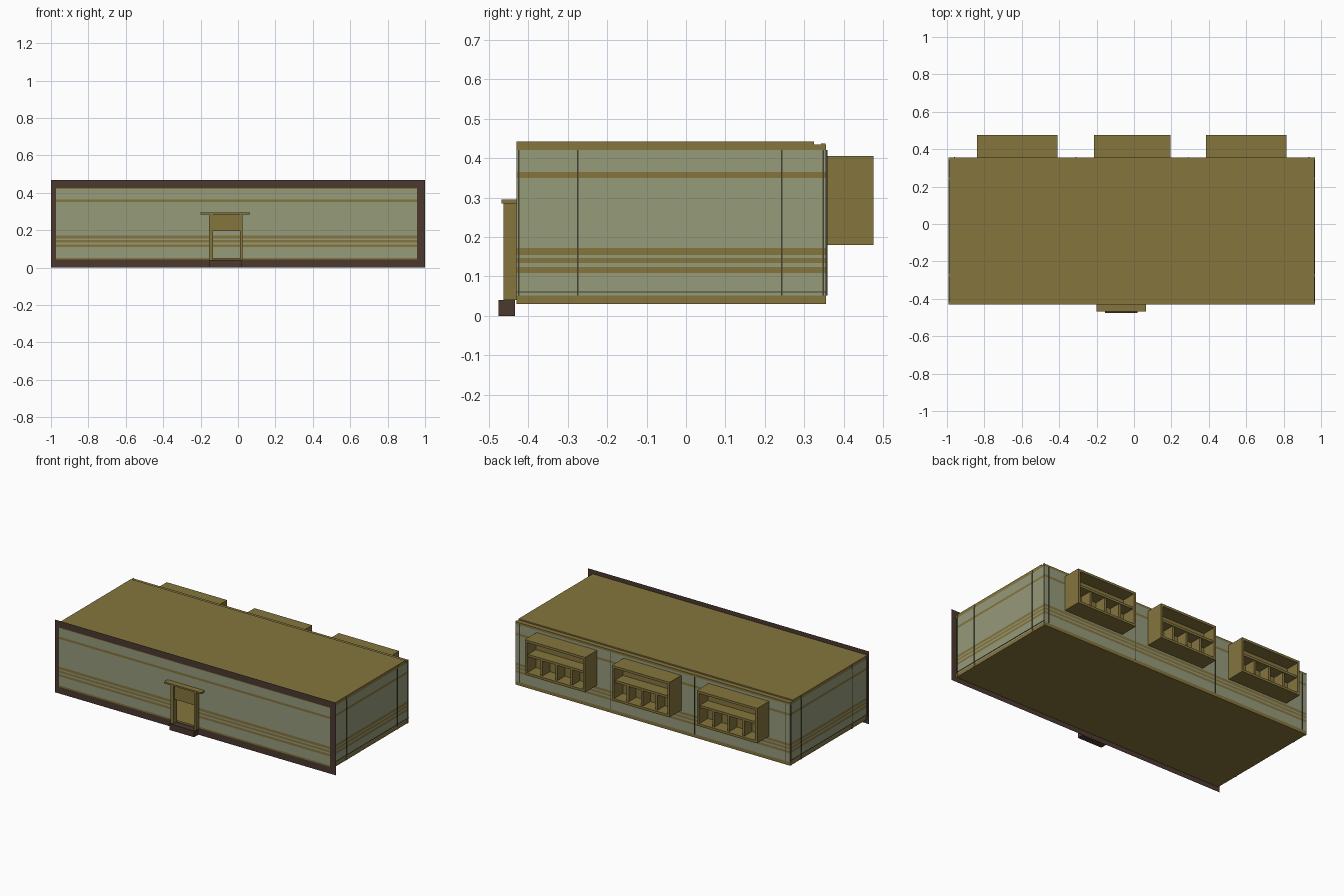
import bpy
import bmesh

cube = bpy.data.objects.get("Cube")
if cube:
    bpy.data.objects.remove(cube, do_unlink=True)


def material(name, rgb):
    m = bpy.data.materials.new(name)
    m.use_nodes = True
    m.diffuse_color = (*rgb, 1)
    m.node_tree.nodes["Principled BSDF"].inputs["Base Color"].default_value = (*rgb, 1)
    return m


OLIVE = material("olive trim", (0.235, 0.178, 0.048))
GREEN = material("pale green wall", (0.305, 0.325, 0.195))
BROWN = material("dark brown", (0.070, 0.041, 0.028))
SEAM = material("dark seam", (0.055, 0.052, 0.028))


def finish(name, bm, *mats):
    mesh = bpy.data.meshes.new(name)
    bm.to_mesh(mesh)
    bm.free()
    for m in mats:
        mesh.materials.append(m)
    ob = bpy.data.objects.new(name, mesh)
    bpy.context.collection.objects.link(ob)
    return ob


def add_box(bm, x, y, z):
    """Add a box given its (low, high) range on each axis."""
    verts = bmesh.ops.create_cube(bm, size=1)["verts"]
    for v in verts:
        v.co = [r[0] if c < 0 else r[1] for c, r in zip(v.co, (x, y, z))]


def box(name, mat, x, y, z):
    bm = bmesh.new()
    add_box(bm, x, y, z)
    return finish(name, bm, mat)


LEFT, RIGHT, FRONT, BACK = 0.965, -0.99, -0.43, 0.355
DOOR = (-0.135, 0.01)
DOOR_TOP = 0.195

# Hollow room shell: stacked bands, with a doorway left open in the front
outline = [(RIGHT, FRONT), (DOOR[0], FRONT), (DOOR[1], FRONT),
           (LEFT, FRONT), (LEFT, BACK), (RIGHT, BACK)]
stripes = [(0.109, 0.124), (0.134, 0.147), (0.155, 0.172), (0.35, 0.365)]
BASE, CORNICE, BOTTOM, TOP = 0.052, 0.42, 0.03, 0.434
levels = sorted([BOTTOM, BASE, DOOR_TOP, CORNICE, TOP] + [z for s in stripes for z in s])

bm = bmesh.new()
rings = [[bm.verts.new((x, y, z)) for x, y in outline] for z in levels]
n = len(outline)
for low, high, z0, z1 in zip(rings, rings[1:], levels, levels[1:]):
    mid = (z0 + z1) / 2
    trim = mid < BASE or mid > CORNICE or any(a < mid < b for a, b in stripes)
    for i in range(n):
        if i == 1 and BASE < mid < DOOR_TOP:
            continue
        j = (i + 1) % n
        f = bm.faces.new((low[i], low[j], high[j], high[i]))
        f.material_index = 0 if trim else 1
bm.faces.new(rings[0][::-1])
bm.faces.new(rings[-1])
finish("room_shell", bm, OLIVE, GREEN)

# Roof slab stops short of the back edge
box("roof_slab", OLIVE, (RIGHT, LEFT), (FRONT, 0.325), (TOP, 0.442))

# Flat dark border around the front
bm = bmesh.new()
y = FRONT - 0.002
outer = [bm.verts.new((x, y, z)) for x, z in ((-1, 0), (1, 0), (1, 0.468), (-1, 0.468))]
inner = [bm.verts.new((x, y, z)) for x, z in
         ((-0.973, 0.043), (0.957, 0.043), (0.957, 0.425), (-0.973, 0.425))]
for i in range(4):
    j = (i + 1) % 4
    bm.faces.new((outer[i], outer[j], inner[j], inner[i]))
finish("front_border", bm, BROWN)

# Door surround, canopy and step
for name, x in (("right_jamb", (-0.155, DOOR[0])), ("left_jamb", (DOOR[1], 0.025))):
    box("door_" + name, OLIVE, x, (-0.463, FRONT), (0.04, 0.285))
box("door_lintel", OLIVE, DOOR, (-0.455, FRONT), (DOOR_TOP, 0.285))
box("door_canopy", OLIVE, (-0.2, 0.063), (-0.467, FRONT), (0.285, 0.295))
box("door_step", BROWN, (-0.155, 0.02), (-0.475, -0.433), (0, 0.04))

# Open shelf units along the back
for name, x0, x1 in (("right", -0.84, -0.41), ("middle", -0.215, 0.195), ("left", 0.385, 0.815)):
    bm = bmesh.new()
    y, z0, z1, t = (BACK, 0.475), 0.18, 0.405, 0.015
    shelf = 0.295
    add_box(bm, (x0, x1), (BACK, 0.385), (z0, z1))
    add_box(bm, (x0, x1), y, (z0, z0 + t))
    add_box(bm, (x0, x1), y, (z1 - t, z1))
    add_box(bm, (x0, x0 + t), y, (z0, z1))
    add_box(bm, (x1 - t, x1), y, (z0, z1))
    add_box(bm, (x0, x1), (BACK, 0.465), (shelf, shelf + t))
    for k in (1, 2, 3):
        x = x0 + (x1 - x0) * k / 4
        add_box(bm, (x - t / 2, x + t / 2), (BACK, 0.46), (z0, shelf))
    finish(name + "_shelf_unit", bm, OLIVE)

# Thin wall seams with small end caps on both ends and the back
seams, caps = bmesh.new(), bmesh.new()
T = 0.003
for x in ((LEFT, LEFT + T), (RIGHT - T, RIGHT)):
    for y in (-0.424, -0.274, 0.243, 0.348):
        add_box(seams, x, (y - 0.002, y + 0.002), (BASE, CORNICE))
        for z in ((BOTTOM, BASE), (CORNICE, 0.437)):
            add_box(caps, x, (y - 0.006, y + 0.006), z)
    add_box(seams, x, (FRONT, BACK), (0.06, 0.062))
for x in (-0.96, -0.31, 0.29, 0.935):
    add_box(seams, (x - 0.002, x + 0.002), (BACK, BACK + T), (BASE, CORNICE))
finish("wall_seams", seams, SEAM)
finish("seam_caps", caps, OLIVE)
